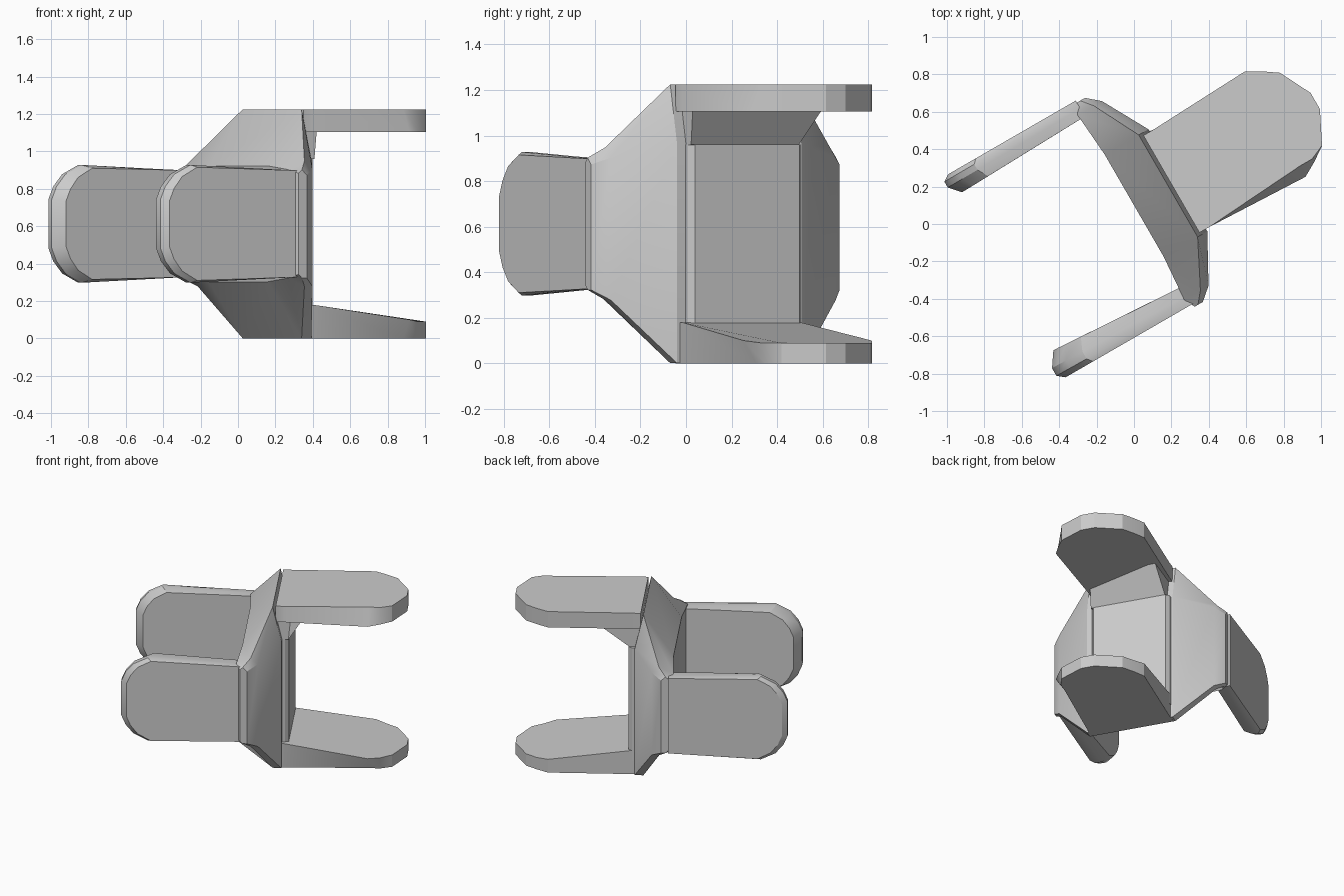
import bpy, bmesh, math
from mathutils import Matrix, Vector

if "Cube" in bpy.data.objects:
    bpy.data.objects.remove(bpy.data.objects["Cube"], do_unlink=True)

grey = bpy.data.materials.new("plain_grey")
grey.use_nodes = True
colour = (0.6, 0.6, 0.6, 1)
grey.diffuse_color = colour
grey.node_tree.nodes["Principled BSDF"].inputs["Base Color"].default_value = colour

# The whole part is turned 30 degrees: u is forward, w is sideways
TURN = Matrix.Rotation(math.radians(30), 4, 'Z') @ Matrix.Translation((0, 0.085, 0))
MID = 0.613
parts = []


def loft(name, rings):
    """Join matching rings of points into a closed solid."""
    bm = bmesh.new()
    loops = [[bm.verts.new(TURN @ Vector(p)) for p in ring] for ring in rings]
    n = len(loops[0])
    for a, b in zip(loops, loops[1:]):
        for i in range(n):
            j = (i + 1) % n
            bm.faces.new((a[i], a[j], b[j], b[i]))
    bm.faces.new(loops[0])
    bm.faces.new(loops[-1])
    bmesh.ops.recalc_face_normals(bm, faces=bm.faces)
    mesh = bpy.data.meshes.new(name)
    bm.to_mesh(mesh)
    bm.free()
    mesh.materials.append(grey)
    obj = bpy.data.objects.new(name, mesh)
    bpy.context.collection.objects.link(obj)
    parts.append(obj)


def both_sides(half):
    """Complete a paddle outline from (reach, half width) points."""
    return [(d, h) for d, h in half] + [(d, -h) for d, h in reversed(half)]


# Central body with tapering wings on both sides and a sloping upper shoulder
def section(w, back, front, rear, half_back, shoulder, half_front):
    pts = [(back, -half_back), (rear, -half_front), (front, -half_front),
           (front, shoulder), (rear, half_front), (back, half_back)]
    return [(u, w, MID + z) for u, z in pts]


wing = [(0.63, 0.06, 0.11, 0.08, 0.27, 0.26, 0.29),
        (0.57, 0.03, 0.18, 0.13, 0.29, 0.29, 0.335),
        (0.315, 0.05, 0.32, 0.26, 0.31, 0.35, 0.612)]
rings = [section(-w, *rest) for w, *rest in wing]
rings += [section(w, *rest) for w, *rest in reversed(wing)]
loft("winged_body", rings)


# Raised panel with chamfered sides
def rectangle(u, half_w, low, high):
    shift = 0.015
    return [(u, shift - half_w, low), (u, shift + half_w, low),
            (u, shift + half_w, high), (u, shift - half_w, high)]


loft("front_panel", [rectangle(0.28, 0.295, 0.1, 0.96), rectangle(0.34, 0.285, 0.1, 0.96),
                     rectangle(0.366, 0.265, 0.1, 0.96)])

# Twisted overhang below the upper paddle, deeper towards the left
loft("paddle_support", [[(0.25, w, 0.95), (0.365, w, 0.96), (reach, w, 1.12), (0.25, w, 1.12)]
                        for w, reach in ((-0.27, 0.38), (0.275, 0.58))])

# Upper and lower paddles, reaching forward
flat = [(0.28, 0.3), (0.34, 0.3), (0.92, 0.325), (1.0, 0.28), (1.08, 0.225), (1.168, 0.05)]
outline = both_sides(flat)
cut = [(u, max(w, -0.26)) if u > 0.5 else (u, w) for u, w in outline]


def inner_height(u):
    return min(0.18, max(0.09, 0.18 - 0.09 * (u - 0.346) / 0.65))


loft("upper_paddle", [[(u, w, 1.105) for u, w in outline], [(u, w, 1.225) for u, w in cut]])
loft("lower_paddle", [[(u, w, 0) for u, w in cut],
                      [(u, w, inner_height(u)) for u, w in outline]])

# Side paddles, reaching back, with rounded bevelled tips
upright = both_sides([(0.06, 0.285), (-0.15, 0.295), (-0.58, 0.315),
                      (-0.68, 0.265), (-0.735, 0.2), (-0.765, 0.13)])


def side_paddle(name, sign, base, tip, outer):
    def ring(blend, shrink):
        pts = []
        for u, h in upright:
            t = min(1, (0.06 - u) / 0.8)
            inner = base + (tip - base) * t
            w = inner + (outer - inner) * blend
            squeeze = 1 - shrink * t
            reach = u * squeeze if u < -0.5 else u
            pts.append((reach, sign * w, MID + h * squeeze))
        return pts
    loft(name, [ring(0, 0.07), ring(0.5, 0), ring(0.8, 0), ring(1, 0.05)])


side_paddle("left_paddle", 1, 0.544, 0.522, 0.642)
side_paddle("right_paddle", -1, 0.503, 0.455, 0.612)

# Smooth gentle bends and keep hard edges
bpy.ops.object.select_all(action='DESELECT')
for obj in parts:
    obj.select_set(True)
bpy.context.view_layer.objects.active = parts[0]
bpy.ops.object.shade_smooth_by_angle(angle=math.radians(25))
